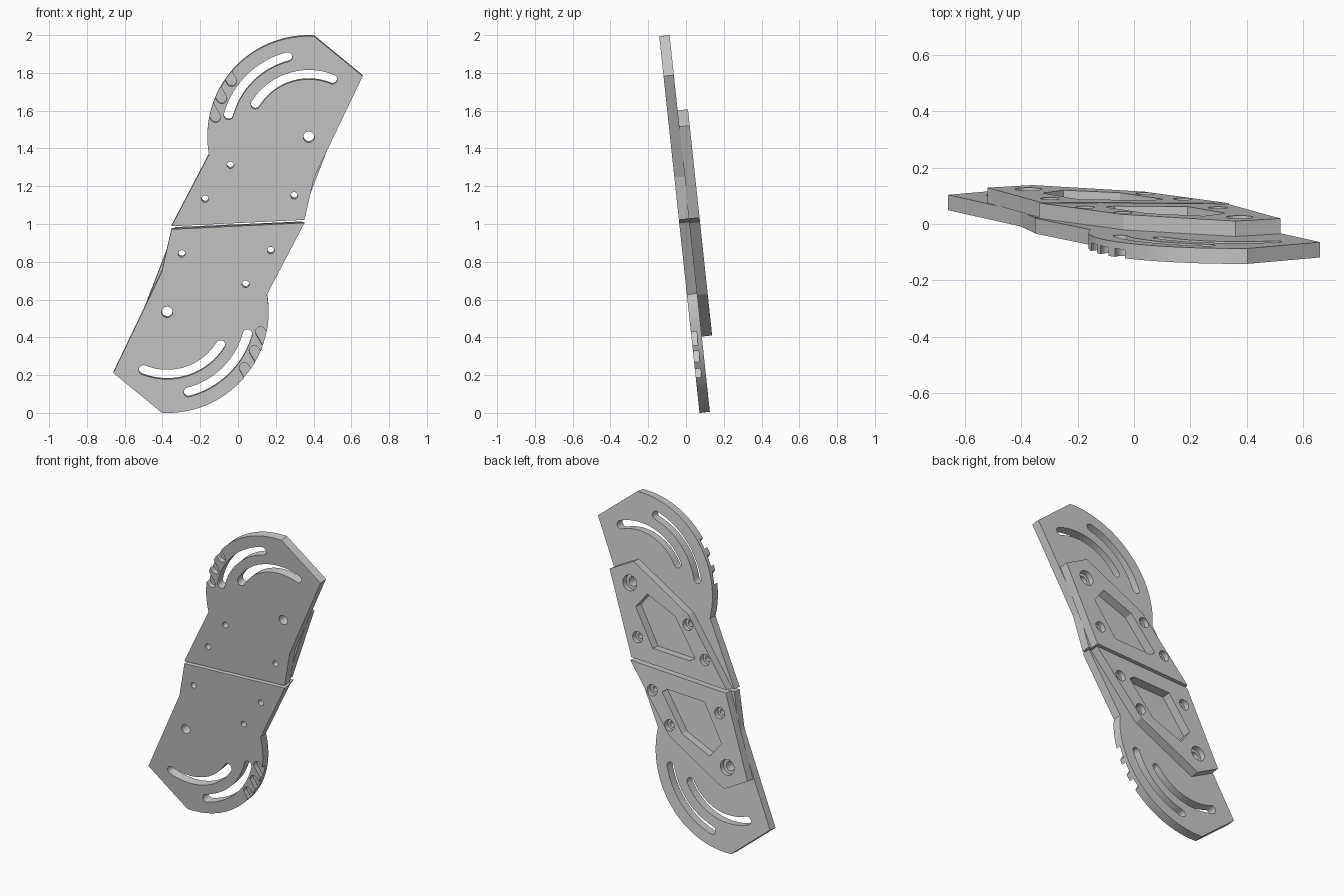
import bpy, bmesh
from math import sin, cos, pi, radians
from mathutils import Matrix

if "Cube" in bpy.data.objects:
    bpy.data.objects.remove(bpy.data.objects["Cube"])

T = 0.055                      # thickness of each layer
PIVOT = (0.375, 0.466)         # centre of the rim and the arc slots
TILT = radians(6.1)


def arc(c, r, a0, a1, n):
    """Points on an arc, angles in degrees."""
    return [(c[0] + r * cos(radians(a0 + (a1 - a0) * i / n)),
             c[1] + r * sin(radians(a0 + (a1 - a0) * i / n))) for i in range(n + 1)]


def circle(c, r):
    return arc(c, r, 0, 360, 40)[:-1]


def polar(r, a):
    return (PIVOT[0] + r * cos(radians(a)), PIVOT[1] + r * sin(radians(a)))


def arc_slot(r, a0, a1, w):
    """Curved slot around the pivot with round ends."""
    return (arc(PIVOT, r + w, a0, a1, 32) + arc(polar(r, a1), w, a1, a1 + 180, 20)[1:-1]
            + arc(PIVOT, r - w, a1, a0, 32) + arc(polar(r, a0), w, a0 + 180, a0 + 360, 20)[1:-1])


def notch(c, w, direction, length):
    """U-shaped groove, round at c and open along direction."""
    d = radians(direction)
    pts = arc(c, w, direction + 90, direction + 270, 20)
    dx, dz = length * cos(d), length * sin(d)
    return pts + [(pts[-1][0] + dx, pts[-1][1] + dz), (pts[0][0] + dx, pts[0][1] + dz)]


def prisms(name, items):
    """One mesh from (profile, y0, y1) extrusions."""
    bm = bmesh.new()
    for pts, y0, y1 in items:
        face = bm.faces.new([bm.verts.new((x, y0, z)) for x, z in pts])
        ext = bmesh.ops.extrude_face_region(bm, geom=[face])["geom"]
        verts = [v for v in ext if isinstance(v, bmesh.types.BMVert)]
        bmesh.ops.translate(bm, verts=verts, vec=(0, y1 - y0, 0))
    bmesh.ops.recalc_face_normals(bm, faces=bm.faces[:])
    mesh = bpy.data.meshes.new(name)
    bm.to_mesh(mesh)
    bm.free()
    ob = bpy.data.objects.new(name, mesh)
    bpy.context.collection.objects.link(ob)
    return ob


def cut(ob, *cutter_sets):
    """Subtract each set of prisms and bake the result."""
    cutters = []
    for items in cutter_sets:
        c = prisms("cutter", items)
        c.hide_render = True
        m = ob.modifiers.new("cut", 'BOOLEAN')
        m.operation, m.solver, m.object = 'DIFFERENCE', 'EXACT', c
        cutters.append(c)
    bpy.context.view_layer.update()
    baked = bpy.data.meshes.new_from_object(ob.evaluated_get(bpy.context.evaluated_depsgraph_get()))
    ob.modifiers.clear()
    ob.data = baked
    for c in cutters:
        bpy.data.objects.remove(c)


small = [(-0.04, 0.317), (-0.174, 0.137), (0.298, 0.155)]
bolts = [(p, 0.0185, 0.034) for p in small] + [(PIVOT, 0.029, 0.048)]

# front plate: rounded rim, arc slots, bolt holes, rim notches
plate = prisms("upper_plate", [(
    [(-0.352, -0.009), (0.352, 0.025), (0.403, 0.25), (0.66, 0.79)]
    + arc(PIVOT, 0.537, 87, 190, 60), 0, T)])
through = [(circle(p, r), -0.1, 0.2) for p, r, _ in bolts]
slots = [(arc_slot(0.441, 104.8, 164.6, 0.025), -0.1, 0.2),
         (arc_slot(0.332, 67.9, 148.2, 0.025), -0.1, 0.2)]
notches = [(notch(polar(0.505, a), 0.027, 120, 0.12), -0.1, 0.03) for a in (168, 156, 144)]
cut(plate, through + slots + notches)

# back pad: five-sided block with a pocket and counterbored holes
pad = prisms("upper_back_pad", [(
    [(-0.338, -0.005), (0.332, 0.025), (0.52, 0.515), (0.36, 0.602), (-0.038, 0.38)], T, 2 * T)])
pocket = [(0.19, 0.115), (0.325, 0.335), (0.25, 0.43), (0.05, 0.345), (-0.105, 0.13), (-0.07, 0.105)]
bores = [(circle(p, b), T + 0.022, 0.2) for p, _, b in bolts]
cut(pad, through + [(pocket, 0, 0.2)], bores)

# tilt the upper half and repeat it turned half round for the lower half
base = Matrix.Translation((0, -0.035, 0.997)) @ Matrix.Rotation(TILT, 4, 'X')
for ob in (plate, pad):
    bpy.ops.object.select_all(action='DESELECT')
    ob.select_set(True)
    bpy.context.view_layer.objects.active = ob
    bpy.ops.object.shade_smooth_by_angle(angle=radians(10))
    twin = ob.copy()
    twin.name = ob.name.replace("upper", "lower")
    bpy.context.collection.objects.link(twin)
    ob.matrix_world = base
    twin.matrix_world = base @ Matrix.Rotation(pi, 4, 'Y')
